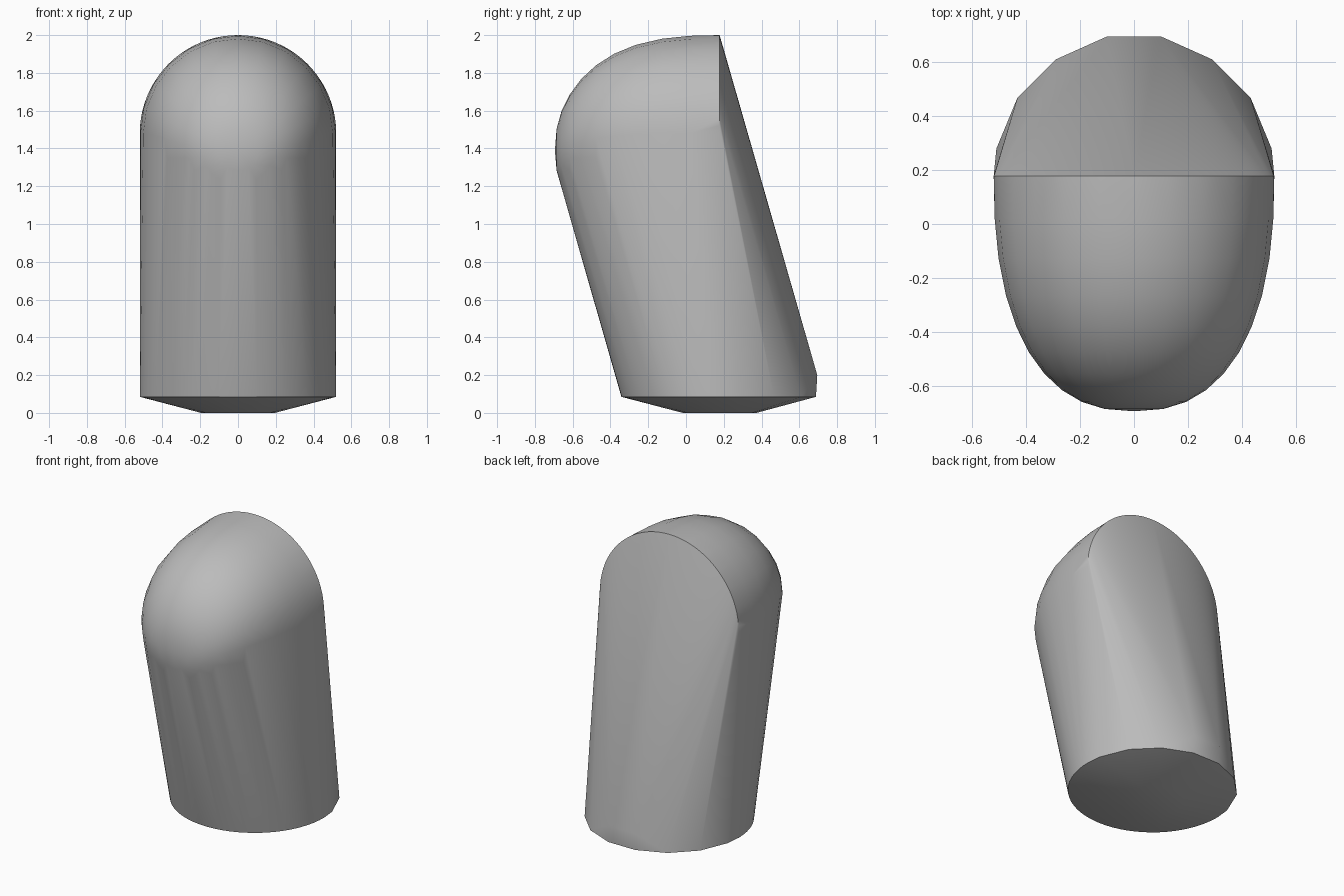
import bpy, bmesh, math

if "Cube" in bpy.data.objects:
    bpy.data.objects.remove(bpy.data.objects["Cube"])

RADIUS, BACK_Y, DOME_DEPTH = 0.52, 0.178, 0.872

grey = bpy.data.materials.new("plain grey")
grey.use_nodes = True
grey.diffuse_color = (0.5, 0.5, 0.5, 1)
grey.node_tree.nodes["Principled BSDF"].inputs["Base Color"].default_value = (0.5, 0.5, 0.5, 1)


def ring(radius, z, start, end, count):
    """Points on a level arc around the base axis, angles in degrees."""
    for i in range(count + 1):
        a = math.radians(start + (end - start) * i / count)
        yield (radius * math.cos(a), BACK_Y + radius * math.sin(a), z)


def dome_slice(t, count):
    """Upright circle of the rounded front, t from the arch (0) to the tip (1)."""
    r = RADIUS * (1 - t ** 2.4) ** (1 / 2.4)
    middle = 1.48 - 0.09 * t ** 4
    for i in range(count):
        a = math.tau * i / count
        yield (r * math.cos(a), BACK_Y - DOME_DEPTH * t, middle + r * math.sin(a))


points = []
# Base rim: fine at the front, coarser at the back
points += ring(RADIUS, 0.085, 180, 360, 32)
points += ring(RADIUS, 0.085, 11.25, 168.75, 7)
points += [(x, BACK_Y + 0.517, 0.2) for x in (-0.1, 0.1)]
# Shallow raised underside
points += ring(0.195, 0.0, 0, 330, 11)
# Arch at the back of the head
for i in range(41):
    a = math.pi * i / 40
    points.append((RADIUS * math.cos(a), BACK_Y, 1.48 + RADIUS * math.sin(a)))
# Rounded front of the head
for t in (0.18, 0.35, 0.51, 0.64, 0.75, 0.84, 0.91, 0.96, 0.99):
    points += dome_slice(t, 24)
points.append((0, BACK_Y - DOME_DEPTH, 1.39))

# Stretch one skin over all the sections
bm = bmesh.new()
for p in points:
    bm.verts.new(p)
hull = bmesh.ops.convex_hull(bm, input=bm.verts)
loose = {v for v in hull["geom_interior"] + hull["geom_unused"] if isinstance(v, bmesh.types.BMVert)}
bmesh.ops.delete(bm, geom=list(loose), context="VERTS")
bmesh.ops.recalc_face_normals(bm, faces=bm.faces)
mesh = bpy.data.meshes.new("rounded_body")
bm.to_mesh(mesh)
bm.free()
mesh.materials.append(grey)

body = bpy.data.objects.new("rounded_body", mesh)
bpy.context.collection.objects.link(body)
bpy.ops.object.select_all(action="DESELECT")
body.select_set(True)
bpy.context.view_layer.objects.active = body
bpy.ops.object.shade_smooth_by_angle(angle=math.radians(30))
